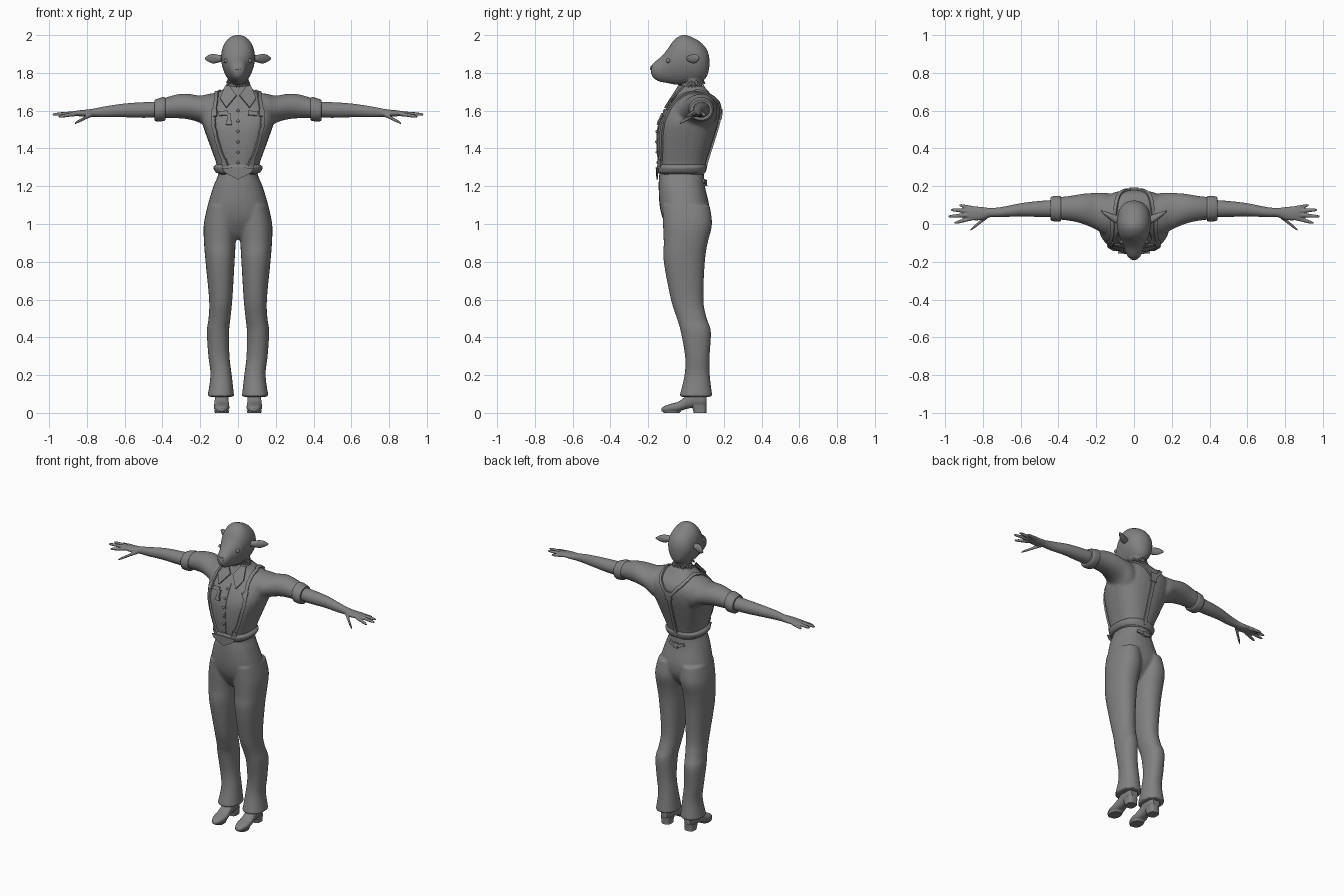
import bpy, bmesh, math, random
from mathutils import Vector
from mathutils.bvhtree import BVHTree

random.seed(4)
if "Cube" in bpy.data.objects:
    bpy.data.objects.remove(bpy.data.objects["Cube"])

grey = bpy.data.materials.new("plain_grey")
grey.use_nodes = True
grey.diffuse_color = (0.22, 0.22, 0.22, 1)
grey.node_tree.nodes["Principled BSDF"].inputs["Base Color"].default_value = grey.diffuse_color

BOTH = (1, -1)


def spline(rows, steps):
    """Catmull-Rom through rows of numbers."""
    out = []
    for i in range(len(rows) - 1):
        a, b, c, d = (rows[max(0, min(len(rows) - 1, i + k))] for k in (-1, 0, 1, 2))
        for s in range(steps):
            t = s / steps
            out.append([q + t / 2 * (r - p + t * (2 * p - 5 * q + 4 * r - e + t * (3 * (q - r) + e - p)))
                        for p, q, r, e in zip(a, b, c, d)])
    return out + [list(rows[-1])]


def loft(bm, axis, rings, power=2.0, sides=(1,), egg=0.0, steps=4, n=28):
    """Rings are (position, min a, max a, min b, max b) across the axis."""
    for side in sides:
        loops = []
        for t, a0, a1, b0, b1 in spline(rings, steps):
            loop = []
            for k in range(n):
                ang = 2 * math.pi * k / n
                c, s = math.cos(ang), math.sin(ang)
                u = math.copysign(abs(c) ** (2 / power), c) * (1 + egg * s)
                v = math.copysign(abs(s) ** (2 / power), s)
                a = (a0 + a1) / 2 + u * (a1 - a0) / 2
                b = (b0 + b1) / 2 + v * (b1 - b0) / 2
                x, y, z = {"X": (t, a, b), "Y": (a, t, b), "Z": (a, b, t)}[axis]
                loop.append(bm.verts.new((side * x, y, z)))
            loops.append(loop)
        for p, q in zip(loops, loops[1:]):
            for k in range(n):
                bm.faces.new((p[k], p[k - 1], q[k - 1], q[k]))
        bm.faces.new(loops[0])
        bm.faces.new(loops[-1])


def finish(name, bm, voxel=0, thick=0, angle=40):
    bmesh.ops.recalc_face_normals(bm, faces=bm.faces)
    mesh = bpy.data.meshes.new(name)
    bm.to_mesh(mesh)
    bm.free()
    mesh.materials.append(grey)
    obj = bpy.data.objects.new(name, mesh)
    bpy.context.collection.objects.link(obj)
    bpy.ops.object.select_all(action="DESELECT")
    obj.select_set(True)
    bpy.context.view_layer.objects.active = obj
    if voxel:
        mod = obj.modifiers.new("union", "REMESH")
        mod.mode, mod.voxel_size = "VOXEL", voxel
        mod = obj.modifiers.new("relax", "SMOOTH")
        mod.iterations = 5
    if thick:
        mod = obj.modifiers.new("thickness", "SOLIDIFY")
        mod.thickness, mod.offset = thick, 0
    for mod in list(obj.modifiers):
        bpy.ops.object.modifier_apply(modifier=mod.name)
    bpy.ops.object.shade_smooth_by_angle(angle=math.radians(angle))
    return obj


def surface(obj):
    return BVHTree.FromPolygons([v.co for v in obj.data.vertices], [p.vertices for p in obj.data.polygons])


def ribbon(name, tree, path, width, sides=(1,), lift=0.004, thick=0.012):
    """A band laid along a path on a body surface."""
    bm = bmesh.new()
    pts = []
    for p in spline(path, 8):
        co, normal, _, _ = tree.find_nearest(Vector(p))
        pts.append((co + normal * lift, normal))
    for side in sides:
        rows = []
        for i, (co, normal) in enumerate(pts):
            along = pts[min(i + 1, len(pts) - 1)][0] - pts[max(i - 1, 0)][0]
            across = along.cross(normal).normalized() * width / 2
            rows.append([bm.verts.new((side * v.x, v.y, v.z)) for v in (co - across, co + across)])
        for p, q in zip(rows, rows[1:]):
            bm.faces.new((p[0], p[1], q[1], q[0]))
    return finish(name, bm, thick=thick)


def plate(name, points, thick=0.009, sides=BOTH):
    bm = bmesh.new()
    for side in sides:
        bm.faces.new([bm.verts.new((side * x, y, z)) for x, y, z in points])
    return finish(name, bm, thick=thick)


# Shirt body with short sleeves
bm = bmesh.new()
loft(bm, "Z", [(1.26, -.105, .105, -.14, .095), (1.32, -.115, .115, -.145, .105),
               (1.4, -.143, .143, -.152, .13), (1.48, -.172, .172, -.152, .155),
               (1.54, -.19, .19, -.14, .172), (1.6, -.19, .19, -.11, .18),
               (1.65, -.165, .165, -.075, .168), (1.69, -.11, .11, -.045, .13),
               (1.73, -.06, .06, -.025, .095)], power=2.6)
loft(bm, "X", [(.08, -.06, .15, 1.45, 1.7), (.15, -.06, .165, 1.49, 1.69), (.2, -.03, .165, 1.535, 1.68),
               (.27, .0, .16, 1.555, 1.69), (.33, .015, .15, 1.56, 1.685),
               (.41, .025, .14, 1.56, 1.66)], sides=BOTH)
shirt = finish("shirt", bm, voxel=.008)
shirt_tree = surface(shirt)

# Trousers: hips and two flared legs
bm = bmesh.new()
loft(bm, "Z", [(1.3, -.105, .105, -.135, .09), (1.26, -.105, .105, -.142, .095), (1.2, -.13, .13, -.145, .1),
               (1.1, -.16, .16, -.14, .122), (1.02, -.172, .172, -.12, .115),
               (.95, -.165, .165, -.08, .07), (.92, -.12, .12, -.05, .03)], power=2.3)
loft(bm, "Z", [(1.1, .01, .16, -.125, .125), (1.0, .003, .181, -.122, .138), (.9, .012, .18, -.118, .115),
               (.8, .018, .172, -.118, .1), (.6, .03, .153, -.08, .092), (.5, .04, .156, -.048, .11),
               (.43, .047, .165, -.028, .132), (.3, .045, .157, -.005, .125),
               (.2, .033, .146, -.008, .126), (.085, .02, .162, -.035, .14)], power=2.2, sides=BOTH)
trousers = finish("trousers", bm, voxel=.007)
trouser_tree = surface(trousers)

# Bare forearms and hands
bm = bmesh.new()
loft(bm, "X", [(.38, .035, .13, 1.565, 1.65), (.5, .037, .122, 1.562, 1.645), (.6, .04, .11, 1.565, 1.638),
               (.7, .036, .09, 1.565, 1.624), (.76, .036, .085, 1.567, 1.612), (.8, .022, .09, 1.567, 1.606),
               (.84, .018, .093, 1.57, 1.602), (.875, .022, .092, 1.574, 1.597)], sides=BOTH)
fingers = [((.86, .03, 1.583), (.95, .005, 1.568)), ((.86, .048, 1.586), (.982, .04, 1.58)),
           ((.86, .067, 1.586), (.97, .075, 1.582)), ((.85, .083, 1.584), (.925, .1, 1.575)),
           ((.77, .045, 1.582), (.865, -.032, 1.533))]
for root, tip in fingers:
    rings = []
    for t, r in ((0, .013), (.4, .0105), (.8, .009), (1, .005)):
        x, y, z = Vector(root).lerp(Vector(tip), t)
        rings.append((x, y - r, y + r, z - r, z + r))
    loft(bm, "X", rings, sides=BOTH, n=12)
finish("forearms_and_hands", bm, voxel=.0045)

# Rolled sleeve cuffs
bm = bmesh.new()
loft(bm, "X", [(.385, .018, .143, 1.552, 1.668), (.395, .013, .148, 1.545, 1.672), (.43, .015, .146, 1.543, 1.662),
               (.442, .022, .138, 1.55, 1.656)], sides=BOTH)
finish("sleeve_cuffs", bm)

# Head with a long muzzle, and the neck
bm = bmesh.new()
loft(bm, "Y", [(.124, -.012, .012, 1.83, 1.88), (.11, -.05, .05, 1.78, 1.925), (.075, -.078, .078, 1.75, 1.965),
               (.03, -.088, .088, 1.738, 1.99), (-.015, -.088, .088, 1.735, 2.002),
               (-.06, -.079, .079, 1.738, 1.978), (-.095, -.064, .064, 1.745, 1.93),
               (-.125, -.051, .051, 1.75, 1.892), (-.155, -.042, .042, 1.76, 1.867),
               (-.177, -.029, .029, 1.778, 1.846), (-.186, -.008, .008, 1.8, 1.825)], egg=.12)
loft(bm, "Z", [(1.62, -.055, .055, -.03, .09), (1.7, -.052, .052, -.025, .085),
               (1.8, -.055, .055, -.025, .085)])
head = finish("head_and_neck", bm, voxel=.006)
head_tree = surface(head)

# Sideways leaf-shaped ears
bm = bmesh.new()
loft(bm, "X", [(.07, .0, .04, 1.866, 1.89), (.1, .005, .05, 1.856, 1.895), (.13, .025, .06, 1.85, 1.9),
               (.155, .046, .068, 1.858, 1.895), (.175, .066, .072, 1.872, 1.88)], sides=BOTH)
finish("ears", bm)

# Eyes and nose
bm = bmesh.new()
for side in BOTH:
    spot = head_tree.find_nearest(Vector((side * .09, -.11, 1.868)))[0]
    made = bmesh.ops.create_uvsphere(bm, u_segments=16, v_segments=10, radius=.012)
    bmesh.ops.translate(bm, verts=made["verts"], vec=spot)
finish("eyes", bm)
ribbon("nose_pad", head_tree, [(-.022, -.2, 1.835), (0, -.2, 1.83), (.022, -.2, 1.835)], .018, lift=.001, thick=.005)

# Shaggy fur around the neck
bm = bmesh.new()
for k in range(26):
    ang = 2 * math.pi * k / 26
    out = Vector((math.cos(ang), math.sin(ang), 0))
    base = Vector((0, .03, 1.745 + random.uniform(-.015, .02))) + out * .045
    made = bmesh.ops.create_cone(bm, cap_ends=True, segments=5, radius1=.014, radius2=0, depth=.05)
    turn = (out + Vector((0, 0, -1.1))).to_track_quat("Z", "Y")
    for v in made["verts"]:
        v.co = turn @ v.co + base + out * .012
finish("neck_fur", bm, angle=20)

# Collar band and pointed wings
bm = bmesh.new()
loft(bm, "Z", [(1.665, -.085, .085, -.06, .125), (1.7, -.068, .068, -.04, .105), (1.725, -.062, .062, -.03, .098)])
finish("collar_band", bm)
plate("collar_wings", [(.008, -.066, 1.68), (.045, -.038, 1.73), (.068, -.01, 1.73),
                       (.095, -.075, 1.665), (.062, -.112, 1.615)])

# Braces over the shoulders, joined at the back
ribbon("shoulder_braces", shirt_tree,
       [(.082, -.17, 1.3), (.125, -.17, 1.4), (.15, -.17, 1.5), (.15, -.15, 1.58), (.13, -.09, 1.66),
        (.115, .04, 1.72), (.085, .17, 1.68), (.04, .2, 1.62), (.0, .2, 1.57)], .02, BOTH)
ribbon("back_brace", shirt_tree, [(0, .2, 1.58), (0, .18, 1.45), (0, .13, 1.28)], .022)
ribbon("brace_patch", shirt_tree, [(0, .2, 1.61), (0, .2, 1.55)], .045, lift=.008)
ribbon("front_clips", shirt_tree, [(.082, -.17, 1.3), (.095, -.17, 1.335)], .03, BOTH, lift=.008)
ribbon("brace_buckles", shirt_tree, [(.147, -.16, 1.59), (.14, -.13, 1.625)], .03, BOTH, lift=.008)

# Front placket, buttons and chest details
ribbon("placket", shirt_tree, [(0, -.1, 1.64), (0, -.17, 1.5), (0, -.17, 1.28)], .03, lift=.001, thick=.006)
bm = bmesh.new()
for k in range(6):
    spot = shirt_tree.ray_cast(Vector((0, -1, 1.325 + k * .055)), Vector((0, 1, 0)))[0]
    made = bmesh.ops.create_uvsphere(bm, u_segments=10, v_segments=6, radius=.008)
    bmesh.ops.translate(bm, verts=made["verts"], vec=spot - Vector((0, .004, 0)))
finish("buttons", bm)
ribbon("pocket_flaps", shirt_tree, [(.055, -.15, 1.605), (.115, -.15, 1.605)], .025, BOTH, thick=.007)
ribbon("hanging_fob", shirt_tree, [(-.05, -.15, 1.6), (-.05, -.16, 1.55)], .018, lift=.006)
ribbon("fob_end", shirt_tree, [(-.05, -.17, 1.555), (-.05, -.17, 1.53)], .032, lift=.007)

# Waist hem with a pointed front, and the back cinch
bm = bmesh.new()
loft(bm, "Z", [(1.315, -.115, .115, -.15, .106), (1.3, -.131, .131, -.155, .11),
               (1.275, -.119, .119, -.152, .104), (1.268, -.105, .105, -.145, .098)], power=2.4)
finish("waist_hem", bm)
plate("hem_point", [(0, -.156, 1.3), (.085, -.15, 1.295), (.07, -.152, 1.272), (0, -.152, 1.235)])
ribbon("back_cinch", trouser_tree, [(-.06, .12, 1.232), (0, .14, 1.222), (.06, .12, 1.232)], .02)
ribbon("cinch_buckle", trouser_tree, [(-.015, .14, 1.222), (.015, .14, 1.222)], .034, lift=.008)

# Heeled shoes
bm = bmesh.new()
loft(bm, "Y", [(-.131, .078, .094, .008, .022), (-.115, .06, .112, .006, .036), (-.08, .047, .125, .006, .048),
               (-.04, .046, .127, .008, .06), (0, .05, .124, .02, .09), (.04, .05, .122, .028, .13),
               (.09, .052, .12, .03, .13), (.108, .062, .11, .04, .12)], power=2.5, sides=BOTH)
finish("shoes", bm)
bm = bmesh.new()
loft(bm, "Z", [(0, .055, .118, .04, .108), (.02, .054, .119, .036, .108), (.045, .05, .122, .025, .11)],
     power=3, sides=BOTH)
loft(bm, "Z", [(0, .05, .122, -.118, -.035), (.012, .046, .126, -.125, -.025)], power=2.4, sides=BOTH)
finish("heels_and_soles", bm)
